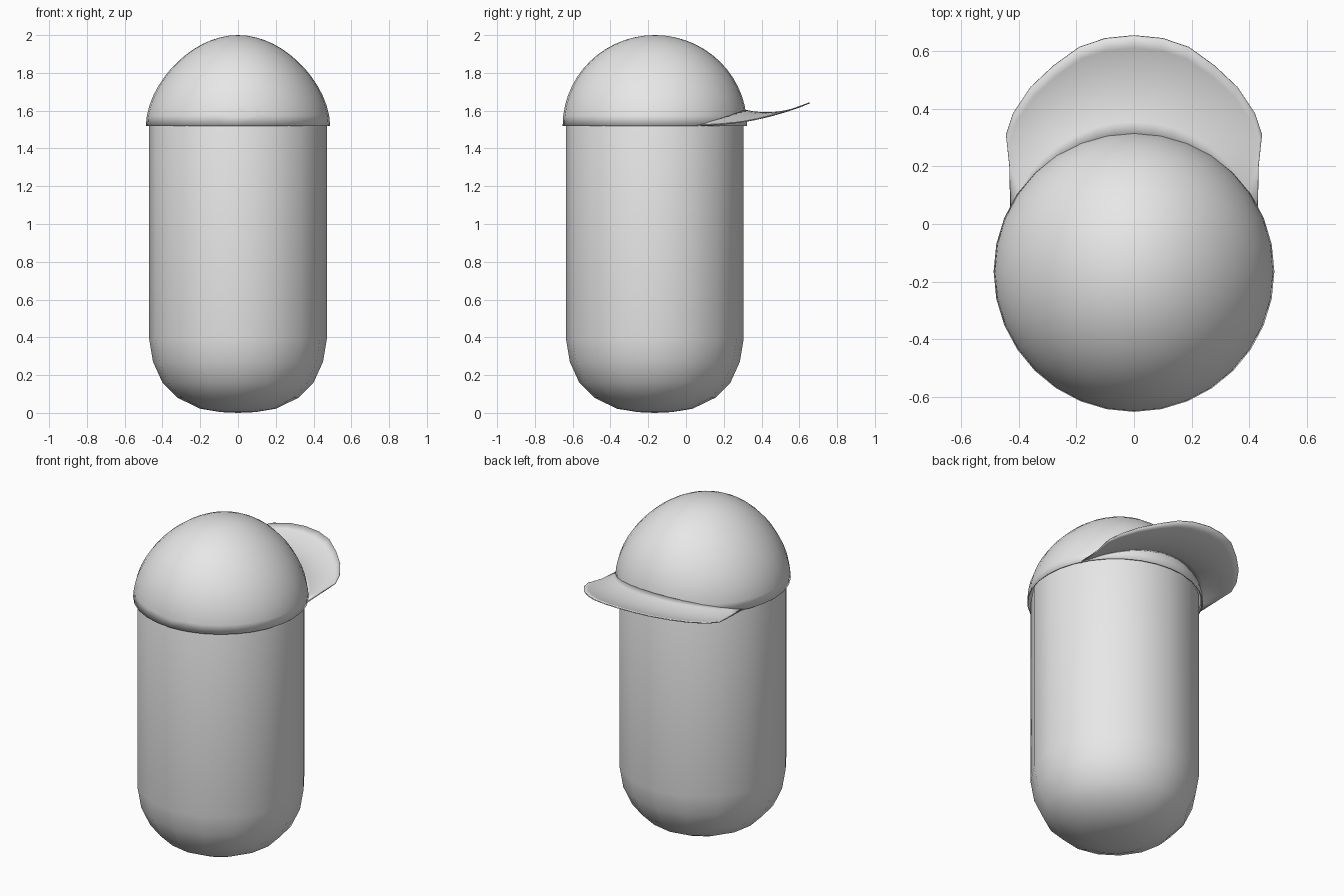
import bpy, bmesh, math

cube = bpy.data.objects.get("Cube")
if cube:
    bpy.data.objects.remove(cube)

grey = bpy.data.materials.new("light_grey")
grey.use_nodes = True
colour = (0.8, 0.8, 0.8, 1)
grey.diffuse_color = colour
grey.node_tree.nodes["Principled BSDF"].inputs["Base Color"].default_value = colour

CY = -0.165  # axis of the body and cap along y


def make_object(name, bm, angle=50):
    bmesh.ops.recalc_face_normals(bm, faces=bm.faces)
    mesh = bpy.data.meshes.new(name)
    bm.to_mesh(mesh)
    bm.free()
    mesh.materials.append(grey)
    obj = bpy.data.objects.new(name, mesh)
    bpy.context.collection.objects.link(obj)
    bpy.ops.object.select_all(action="DESELECT")
    obj.select_set(True)
    bpy.context.view_layer.objects.active = obj
    bpy.ops.object.shade_smooth_by_angle(angle=math.radians(angle))
    return obj


def lathe(profile, sides):
    """Revolve (radius, z) points about the body axis; zero radius makes a pole."""
    bm = bmesh.new()
    rings = []
    for r, z in profile:
        if r == 0:
            rings.append([bm.verts.new((0, CY, z))] * sides)
        else:
            rings.append([bm.verts.new((r * math.cos(2 * math.pi * i / sides),
                                        CY + r * math.sin(2 * math.pi * i / sides), z))
                          for i in range(sides)])
    for a, b in zip(rings, rings[1:]):
        for i in range(sides):
            j = (i + 1) % sides
            bm.faces.new(list(dict.fromkeys((a[i], a[j], b[j], b[i]))))
    return bm


# Body: sixteen-sided capsule, its top tucked inside the cap
body = lathe([(0, 0), (0.09, 0.004), (0.2, 0.022), (0.32, 0.08), (0.4, 0.16), (0.45, 0.27),
              (0.47, 0.39), (0.47, 1.54), (0.45, 1.61), (0.38, 1.72), (0.25, 1.82), (0, 1.88)], 16)
make_object("body", body)

# Cap crown: open dome, pinched sideways towards its crest
H = 0.48
dome = [(0.488 * math.cos(a), 1.52 + H * math.sin(a))
        for a in (math.pi / 2 * i / 14 for i in range(14))] + [(0, 2.0)]
crown_bm = lathe(dome, 32)
for v in crown_bm.verts:
    t = max(0.0, (v.co.z - 1.52) / H)
    v.co.x *= 1 - 0.13 * t ** 1.5
crown = make_object("cap_crown", crown_bm)
shell = crown.modifiers.new("thickness", "SOLIDIFY")
shell.thickness = 0.006
shell.offset = -1

# Oval strap opening cut in the front of the cap
cut_bm = bmesh.new()
bmesh.ops.create_cone(cut_bm, cap_ends=True, segments=32, radius1=1, radius2=1, depth=0.2)
for v in cut_bm.verts:
    x, y, z = v.co
    v.co = (0.133 * x, -0.64 + z, 1.588 + 0.022 * y)
cutter = make_object("opening_cutter", cut_bm)
hole = crown.modifiers.new("opening", "BOOLEAN")
hole.operation = "DIFFERENCE"
hole.solver = "EXACT"
hole.object = cutter
bpy.context.view_layer.objects.active = crown
for mod in ("thickness", "opening"):
    bpy.ops.object.modifier_apply(modifier=mod)
bpy.data.objects.remove(cutter)

# Visor: arched sheet between the crown and a rounded rim, curling up at the tip
half = [(0.43, 0.05), (0.433, 0.2), (0.445, 0.31), (0.42, 0.385), (0.36, 0.475),
        (0.28, 0.55), (0.19, 0.615), (0.1, 0.645), (0, 0.655)]
rim = half + [(-x, y) for x, y in reversed(half[:-1])]
ROWS = 8
visor_bm = bmesh.new()
grid = []
for i, (ox, oy) in enumerate(rim):
    s = i / (len(rim) - 1)
    a = math.radians(27 + 126 * s)
    arch = max(0.0, math.sin(math.pi * s))
    ix, iy, iz = 0.477 * math.cos(a), CY + 0.477 * math.sin(a), 1.522 + 0.08 * arch
    oz = 1.522 + 0.12 * ((oy - 0.05) / 0.605) ** 2
    row = []
    for k in range(ROWS + 1):
        v = k / ROWS
        dip = 0.03 * arch * 4 * v * (1 - v)
        row.append(visor_bm.verts.new((ix + (ox - ix) * v, iy + (oy - iy) * v,
                                       iz + (oz - iz) * v - dip)))
    grid.append(row)
for p, q in zip(grid, grid[1:]):
    for k in range(ROWS):
        visor_bm.faces.new((p[k], p[k + 1], q[k + 1], q[k]))
visor = make_object("cap_visor", visor_bm)
thick = visor.modifiers.new("thickness", "SOLIDIFY")
thick.thickness = 0.006
thick.offset = 0
